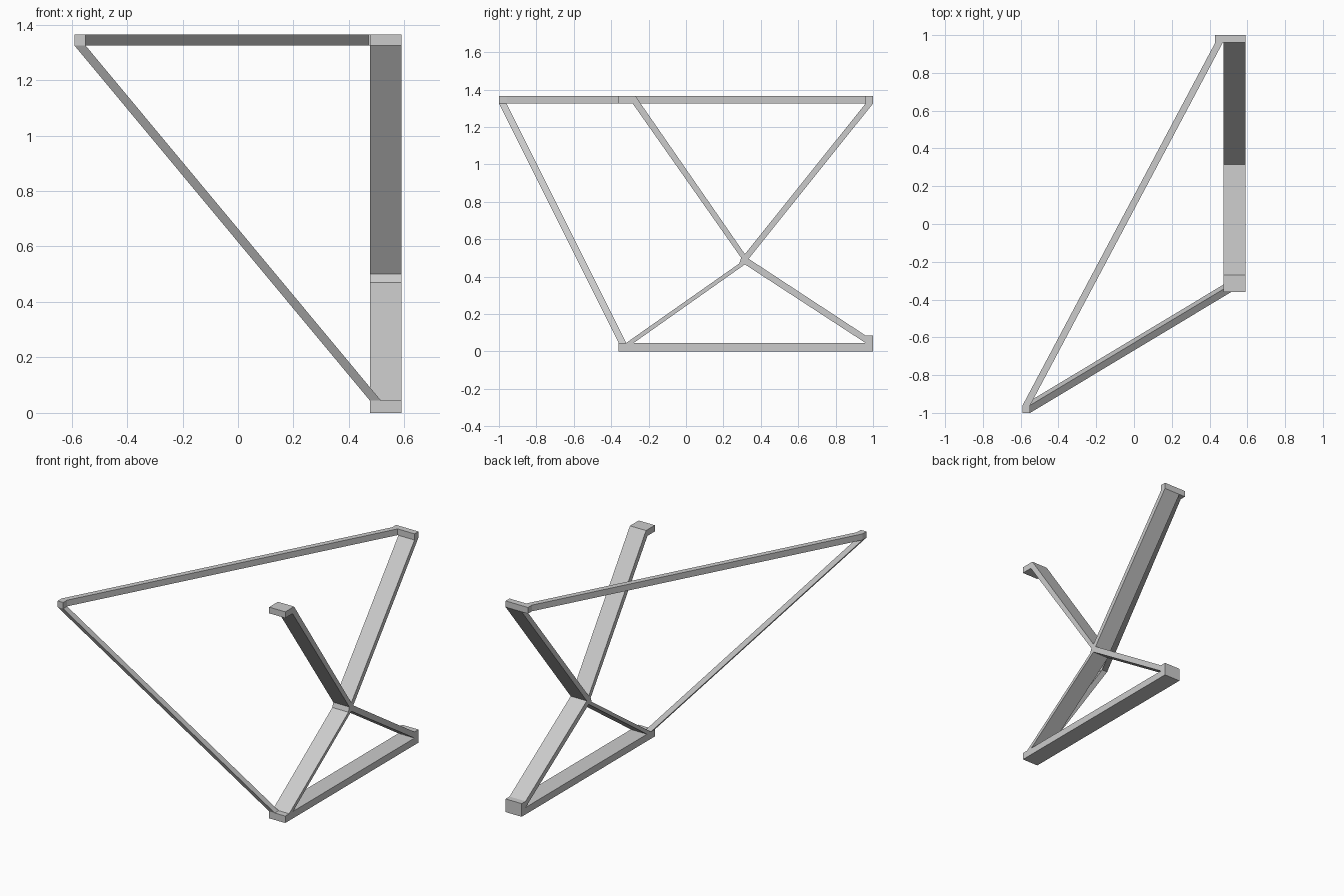
import bpy
import bmesh
from mathutils import Vector

cube = bpy.data.objects.get("Cube")
if cube:
    bpy.data.objects.remove(cube, do_unlink=True)

grey = bpy.data.materials.new("light_grey")
grey.use_nodes = True
colour = (0.6, 0.6, 0.6, 1)
grey.diffuse_color = colour
grey.node_tree.nodes["Principled BSDF"].inputs["Base Color"].default_value = colour

# Shared levels and edges
LEFT, RIGHT = 0.475, 0.59        # width of the wide frame
FRONT, BACK = -0.36, 1.0
LOW, HIGH, TOP = 0.045, 1.325, 1.365
T = 0.04                         # thickness of the slim bars


def sweep(name, profile, offset):
    """Flat profile swept along a straight, possibly slanted offset."""
    bm = bmesh.new()
    face = bm.faces.new([bm.verts.new(p) for p in profile])
    result = bmesh.ops.extrude_face_region(bm, geom=[face], use_keep_orig=True)
    moved = [g for g in result["geom"] if isinstance(g, bmesh.types.BMVert)]
    bmesh.ops.translate(bm, verts=moved, vec=Vector(offset))
    bmesh.ops.recalc_face_normals(bm, faces=bm.faces)
    mesh = bpy.data.meshes.new(name)
    bm.to_mesh(mesh)
    bm.free()
    mesh.materials.append(grey)
    obj = bpy.data.objects.new(name, mesh)
    bpy.context.collection.objects.link(obj)
    return obj


def side_profile(name, yz):
    return sweep(name, [(LEFT, y, z) for y, z in yz], (RIGHT - LEFT, 0, 0))


def box(name, x0, x1, y0, y1, z0, z1):
    base = [(x0, y0, z0), (x1, y0, z0), (x1, y1, z0), (x0, y1, z0)]
    return sweep(name, base, (0, 0, z1 - z0))


# Floor rail with a raised rear stop
side_profile("floor_rail", [
    (FRONT, 0), (BACK, 0), (BACK, 0.085), (0.96, 0.085), (0.96, LOW), (FRONT, LOW)])

# Crossed arms with their end caps
side_profile("crossed_arms", [
    (-0.32, LOW), (0.285, 0.47), (0.295, 0.50),
    (-0.285, HIGH), (FRONT, HIGH), (FRONT, TOP), (-0.27, TOP),
    (0.315, 0.52),
    (0.96, HIGH), (0.96, TOP), (BACK, TOP), (BACK, HIGH),
    (0.335, 0.495),
    (0.96, 0.085), (0.96, LOW),
    (0.315, 0.465), (-0.28, LOW)])

# Top corner blocks
box("rear_corner", 0.43, LEFT, BACK - T, BACK, HIGH, TOP)
box("front_corner", -RIGHT, T - RIGHT, -1, T - 1, HIGH, TOP)

# Slim horizontal bar joining the two corners
x, y = -RIGHT, T - 1
sweep("top_bar", [(x, y, HIGH), (x + T, y, HIGH), (x + T, y, TOP), (x, y, TOP)],
      (0.43 - x, BACK - T - y, 0))

# Slim diagonal bar from the floor rail up to the front corner
x, y = LEFT, FRONT
sweep("diagonal_bar", [(x, y, LOW), (x + T, y, LOW), (x + T, y + T, LOW), (x, y + T, LOW)],
      (-RIGHT - x, -1 - y, HIGH - LOW))
